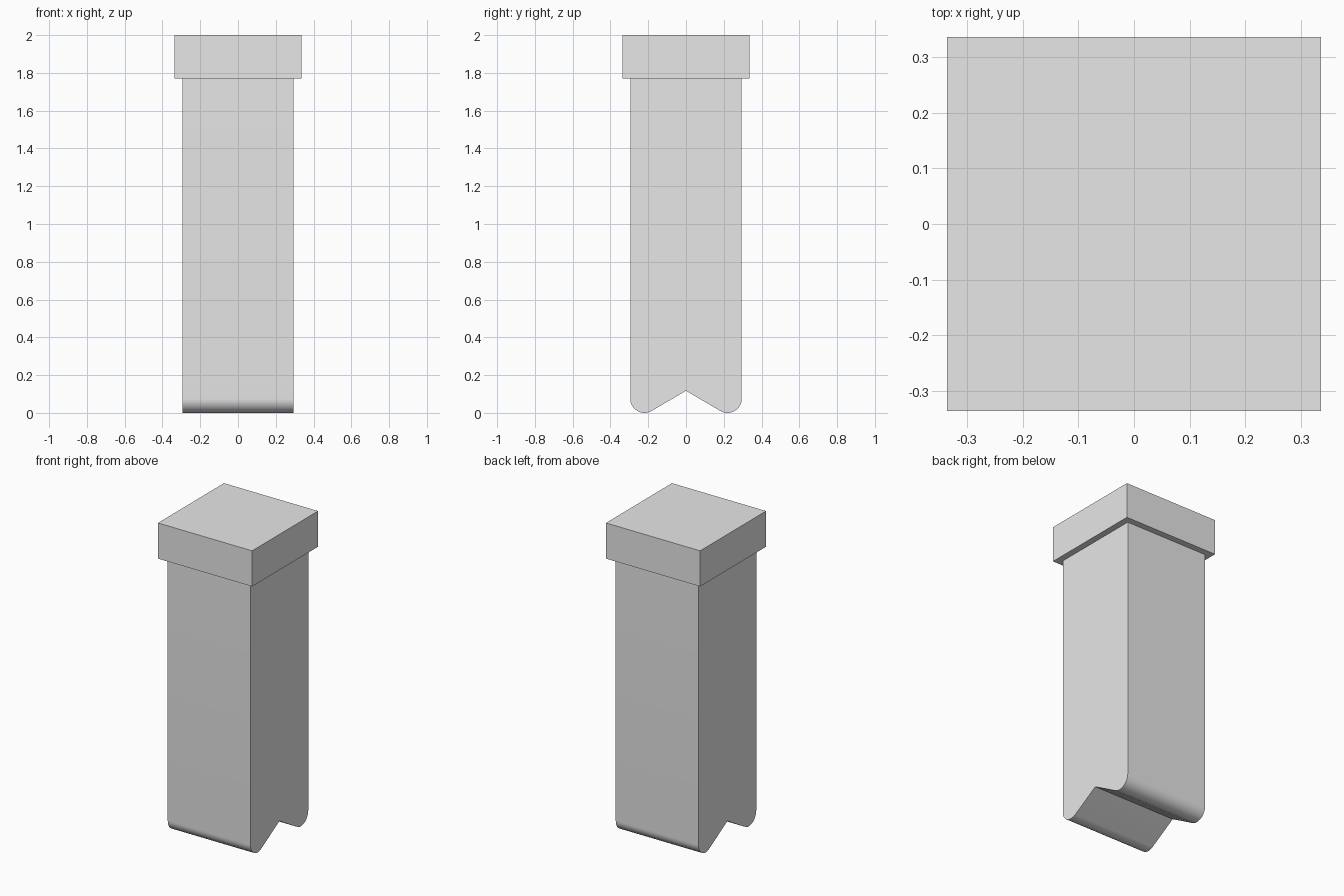
import bpy
import bmesh
from math import cos, sin, radians

cube = bpy.data.objects.get("Cube")
if cube:
    bpy.data.objects.remove(cube, do_unlink=True)

grey = bpy.data.materials.new("plain grey")
grey.use_nodes = True
colour = (0.8, 0.8, 0.8, 1)
grey.diffuse_color = colour
grey.node_tree.nodes["Principled BSDF"].inputs["Base Color"].default_value = colour

HALF = 0.295       # half width of the shaft
CAP_HALF = 0.336   # half width of the cap
CAP_Z = 1.77       # underside of the cap
TOP = 2.0
RADIUS = 0.075     # rounding of the two feet
NOTCH = 0.117      # height of the notch between the feet
STEPS = 16


def extrude_x(name, profile, half):
    """Extrude a closed (y, z) profile along x, from -half to half."""
    bm = bmesh.new()
    face = bm.faces.new([bm.verts.new((-half, y, z)) for y, z in profile])
    moved = bmesh.ops.extrude_face_region(bm, geom=[face])["geom"]
    verts = [v for v in moved if isinstance(v, bmesh.types.BMVert)]
    bmesh.ops.translate(bm, verts=verts, vec=(2 * half, 0, 0))
    bmesh.ops.recalc_face_normals(bm, faces=bm.faces)
    mesh = bpy.data.meshes.new(name)
    bm.to_mesh(mesh)
    bm.free()
    mesh.materials.append(grey)
    obj = bpy.data.objects.new(name, mesh)
    bpy.context.collection.objects.link(obj)
    bpy.ops.object.select_all(action="DESELECT")
    obj.select_set(True)
    bpy.context.view_layer.objects.active = obj
    bpy.ops.object.shade_smooth_by_angle(angle=radians(25))
    return obj


# Shaft: square post with rounded feet either side of a V notch
angles = [radians(-120 + 120 * i / STEPS) for i in range(STEPS + 1)]
foot = [(HALF - RADIUS + RADIUS * cos(a), RADIUS + RADIUS * sin(a)) for a in angles]
side = foot + [(HALF, CAP_Z)]
shaft = [(0, NOTCH)] + side + [(-y, z) for y, z in reversed(side)]
extrude_x("shaft", shaft, HALF)

# Cap: wider square block on top
cap = [(-CAP_HALF, CAP_Z), (CAP_HALF, CAP_Z), (CAP_HALF, TOP), (-CAP_HALF, TOP)]
extrude_x("cap", cap, CAP_HALF)
